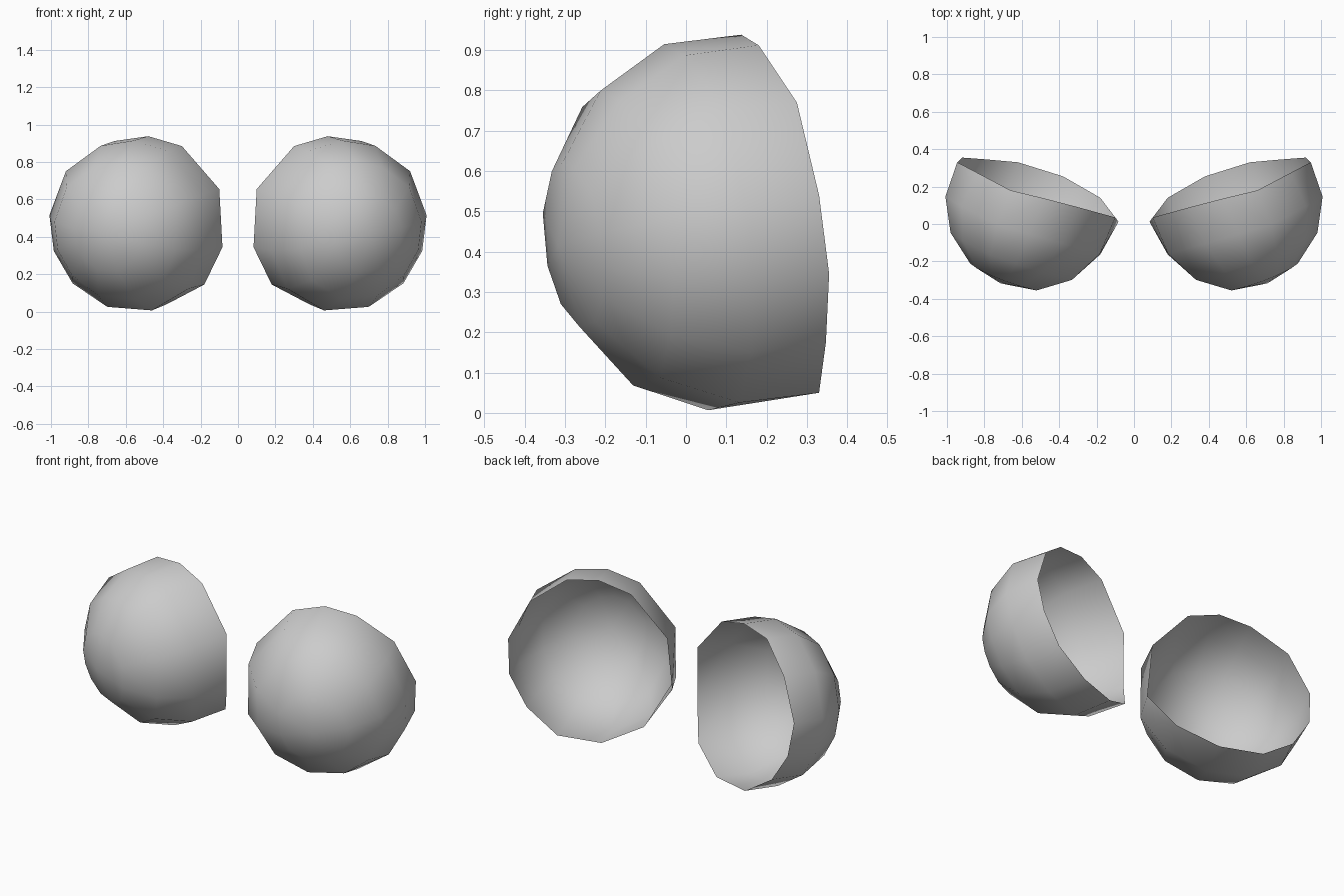
import bpy, bmesh
from mathutils import Vector

if "Cube" in bpy.data.objects:
    bpy.data.objects.remove(bpy.data.objects["Cube"])

CENTRE = Vector((0.535, 0.12, 0.472))
RADIUS = 0.476
POLE = Vector((0.37, -0.91, -0.12)).normalized()   # front of the shell
RINGS = 4

# Open rim at the back of the +x shell, twelve corners
RIM = [(0.62, 0.33, 0.05), (0.38, 0.255, 0.04), (0.18, 0.14, 0.145),
       (0.083, 0.012, 0.345), (0.10, 0.035, 0.655), (0.30, 0.09, 0.885),
       (0.48, 0.137, 0.938), (0.66, 0.18, 0.912), (0.84, 0.275, 0.77),
       (0.945, 0.33, 0.54), (0.92, 0.355, 0.345), (0.81, 0.347, 0.175)]


def make_shell(name, side):
    """Rings of twelve run over the sphere from the rim to the pole."""
    bm = bmesh.new()

    def add(p):
        return bm.verts.new((p.x * side, p.y, p.z))

    rings = []
    for k in range(RINGS):
        ring = []
        for r in RIM:
            p = Vector(r)
            if k:
                d = (p - CENTRE).normalized()
                axis = d.cross(POLE).normalized()
                a = d.angle(POLE) * k / RINGS
                tangent = axis.cross(d)
                from math import cos, sin
                p = CENTRE + RADIUS * (d * cos(a) + tangent * sin(a))
            ring.append(add(p))
        rings.append(ring)
    tip = add(CENTRE + POLE * RADIUS)
    n = len(RIM)
    for a, b in zip(rings, rings[1:]):
        for i in range(n):
            j = (i + 1) % n
            bm.faces.new((a[i], a[j], b[j], b[i]))
    for i in range(n):
        bm.faces.new((rings[-1][i], rings[-1][(i + 1) % n], tip))

    # Normals point away from the sphere centre
    bm.normal_update()
    c = Vector((CENTRE.x * side, CENTRE.y, CENTRE.z))
    for f in bm.faces:
        if f.normal.dot(f.calc_center_median() - c) < 0:
            f.normal_flip()
        f.smooth = True
    mesh = bpy.data.meshes.new(name)
    bm.to_mesh(mesh)
    bm.free()
    obj = bpy.data.objects.new(name, mesh)
    bpy.context.collection.objects.link(obj)
    return obj


# Mirrored pair of open round shells
make_shell("right_shell", 1)
make_shell("left_shell", -1)
